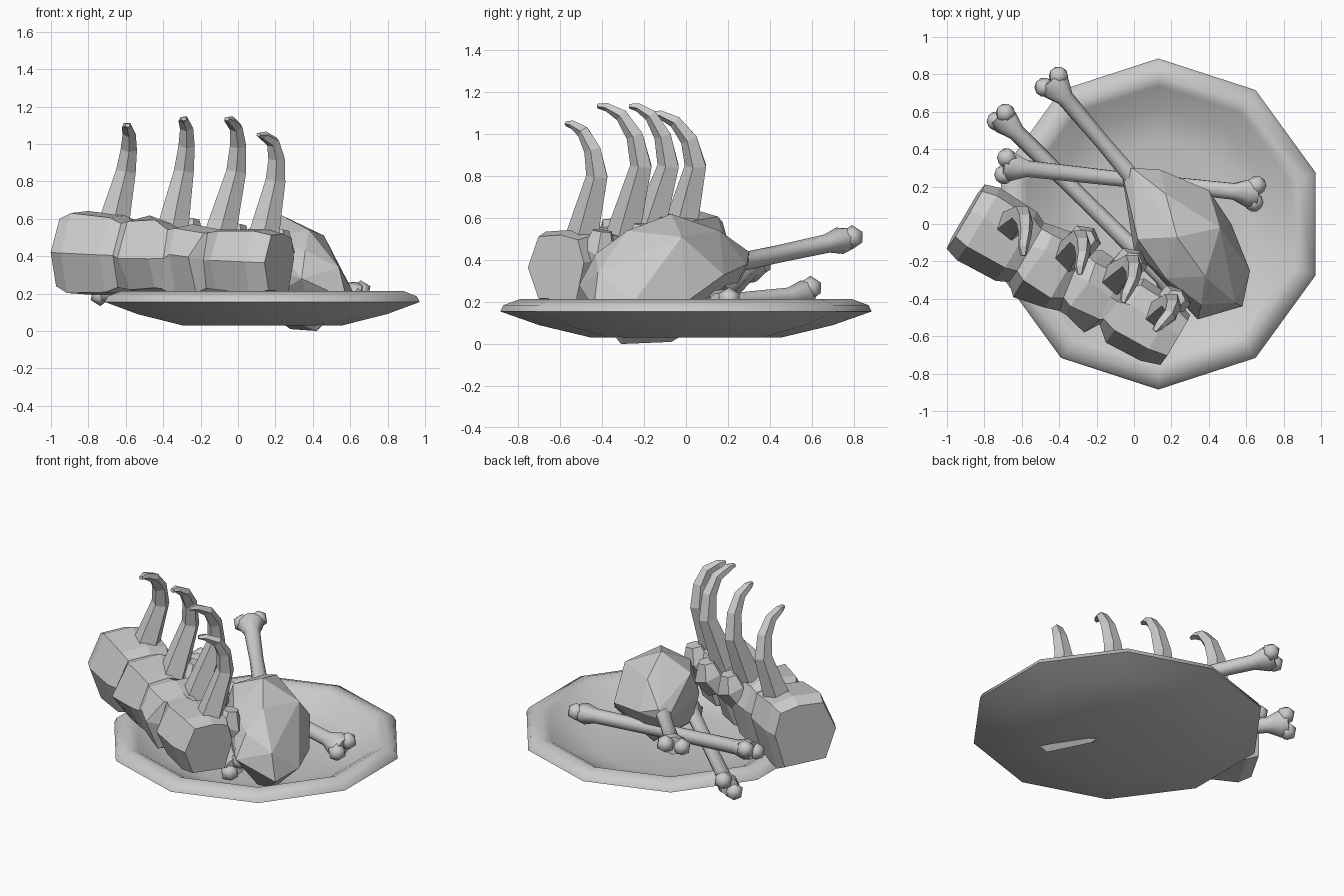
import bpy, bmesh, math, random
from mathutils import Vector

if "Cube" in bpy.data.objects:
    bpy.data.objects.remove(bpy.data.objects["Cube"])

random.seed(4)


def finish(name, bm, angle=None):
    bmesh.ops.recalc_face_normals(bm, faces=bm.faces)
    me = bpy.data.meshes.new(name)
    bm.to_mesh(me)
    bm.free()
    ob = bpy.data.objects.new(name, me)
    bpy.context.collection.objects.link(ob)
    if angle:
        bpy.ops.object.select_all(action='DESELECT')
        bpy.context.view_layer.objects.active = ob
        ob.select_set(True)
        bpy.ops.object.shade_smooth_by_angle(angle=math.radians(angle))
    return ob


def loft(bm, path, sizes, section, side):
    """Sweep a unit section along a path; sizes are half width and half height."""
    path = [Vector(p) for p in path]
    rings = []
    for i, (p, (w, h)) in enumerate(zip(path, sizes)):
        t = (path[min(i + 1, len(path) - 1)] - path[max(i - 1, 0)]).normalized()
        u = Vector(side)
        u = (u - t * u.dot(t)).normalized()
        v = u.cross(t)
        rings.append([bm.verts.new(p + u * a * w + v * b * h) for a, b in section])
    n = len(section)
    for r, s in zip(rings, rings[1:]):
        for j in range(n):
            bm.faces.new((r[j], r[(j + 1) % n], s[(j + 1) % n], s[j]))
    bm.faces.new(rings[0])
    bm.faces.new(rings[-1])
    return rings


def ngon(n, turn=0.0):
    return [(math.cos(math.tau * k / n + turn), math.sin(math.tau * k / n + turn)) for k in range(n)]


# Ten-sided plate, turned profile
bm = bmesh.new()
profile = [(0.45, 0.03), (0.70, 0.09), (0.885, 0.155), (0.87, 0.185), (0.79, 0.215),
           (0.74, 0.19), (0.62, 0.11), (0.45, 0.075)]
rings = [[bm.verts.new((0.13 + r * x, r * y, z)) for x, y in ngon(10, math.pi / 2)] for r, z in profile]
for a, b in zip(rings, rings[1:]):
    for j in range(10):
        bm.faces.new((a[j], a[(j + 1) % 10], b[(j + 1) % 10], b[j]))
bm.faces.new(rings[0])
bm.faces.new(rings[-1])
finish("plate", bm, 60)

# Faceted joint of meat
bm = bmesh.new()
for p in [(-.07, .30, .38), (-.01, .30, .44), (-.03, .24, .27), (.02, -.08, .53), (0, -.14, .38),
          (.23, -.07, .62), (.17, .16, .54), (.14, .29, .38), (.40, .18, .33), (.46, -.02, .51),
          (.38, -.28, .54), (.17, -.29, .50), (.36, -.43, .43), (.34, -.51, .28), (.54, -.42, .34),
          (.62, -.25, .20), (.58, -.44, .17), (.42, -.31, 0), (.28, -.07, .01), (.12, .17, .15),
          (.10, -.20, .14), (.52, .0, .2)]:
    bm.verts.new(p)
res = bmesh.ops.convex_hull(bm, input=bm.verts)
bmesh.ops.delete(bm, geom=[v for v in bm.verts if not v.link_faces], context='VERTS')
finish("meat_joint", bm)


# Bones: slim shaft, flared ends with two knuckles each
def bone(name, a, b, side, ends):
    a, b = Vector(a), Vector(b)
    d = (b - a).normalized()
    L = (b - a).length
    bm = bmesh.new()
    dist = [0, .05, .13, L / 2, L - .13, L - .05, L]
    sizes = [(.075, .055), (.085, .065), (.048, .045), (.042, .042), (.048, .045), (.085, .065), (.075, .055)]
    loft(bm, [a + d * s for s in dist], sizes, ngon(8), side)
    u = Vector(side)
    u = (u - d * u.dot(d)).normalized()
    for p, s in ((a, -1), (b, 1)):
        if s not in ends:
            continue
        for k in (-1, 1):
            r = bmesh.ops.create_icosphere(bm, subdivisions=1, radius=.058)
            bmesh.ops.translate(bm, verts=r['verts'], vec=p - d * s * .012 + u * k * .05)
    finish(name, bm, 50)


bone("bone_in_joint", (.1, .12, .36), (-.45, .77, .50), (1, .85, .3), (1,))
bone("bone_low", (.24, -.37, .15), (-.72, .58, .23), (.6, .6, 1), (-1, 1))
bone("bone_crossing", (.66, .16, .19), (-.70, .31, .36), (0, 1, .5), (-1, 1))

# Rack of meat: lumpy seven-sided sweep
A, B = Vector((-.90, .04, .42)), Vector((.22, -.62, .365))
stations = [(0, .20, .19), (.06, .225, .225), (.24, .215, .21), (.29, .185, .18), (.34, .22, .205),
            (.46, .215, .19), (.51, .18, .165), (.56, .20, .19), (.67, .19, .17), (.71, .15, .14),
            (.76, .20, .165), (.92, .19, .175), (1, .155, .155)]
section = [(1, .15), (.8, .85), (.2, 1), (-.6, .95), (-1, 0), (-.65, -.95), (.7, -1)]
bm = bmesh.new()
section = [(-a, b) for a, b in section]
rings = loft(bm, [A.lerp(B, t) for t, w, h in stations], [(w, h) for t, w, h in stations],
             section, (-.5, -.86, 0))
for ring in rings[4:10]:
    for v in ring:
        v.co += Vector([random.uniform(-.022, .022) for _ in range(3)])
finish("rib_rack", bm)

# Curved rib bones with meat collars at the base
ribs = [((-.68, -.03, .50), (-.60, .05, .85), (-.59, -.17, 1.10)),
        ((-.36, -.19, .48), (-.29, -.08, .85), (-.29, -.27, 1.135)),
        ((-.11, -.31, .45), (-.01, -.21, .85), (-.06, -.42, 1.135)),
        ((.12, -.51, .42), (.20, -.42, .80), (.11, -.57, 1.05))]
for i, (base, mid, tip) in enumerate(ribs, 1):
    base, mid, tip = Vector(base), Vector(mid), Vector(tip)
    over = tip - mid
    path = [base, base.lerp(mid, .5), mid,
            mid + Vector((over.x * .1 + .015, over.y * .15, over.z * .5)),
            mid + Vector((over.x * .3 + .015, over.y * .45, over.z * .84)),
            mid + Vector((over.x * .7, over.y * .78, over.z * .98)), tip]
    sizes = [(.095, .095), (.075, .075), (.056, .056), (.046, .044), (.037, .033), (.03, .022), (.015, .012)]
    bm = bmesh.new()
    loft(bm, path, sizes, ngon(5, .3), (1, 0, 0))
    finish(f"rib_bone_{i}", bm)
    if i > 1:
        bm = bmesh.new()
        c = base + Vector((.09, .10, .03))
        loft(bm, [c + Vector((-.05, -.04, -.08)), c, c + Vector((.01, .01, .09))],
             [(.09, .08), (.10, .09), (.055, .05)], ngon(6, .4), (1, .3, 0))
        finish(f"meat_collar_{i}", bm)
